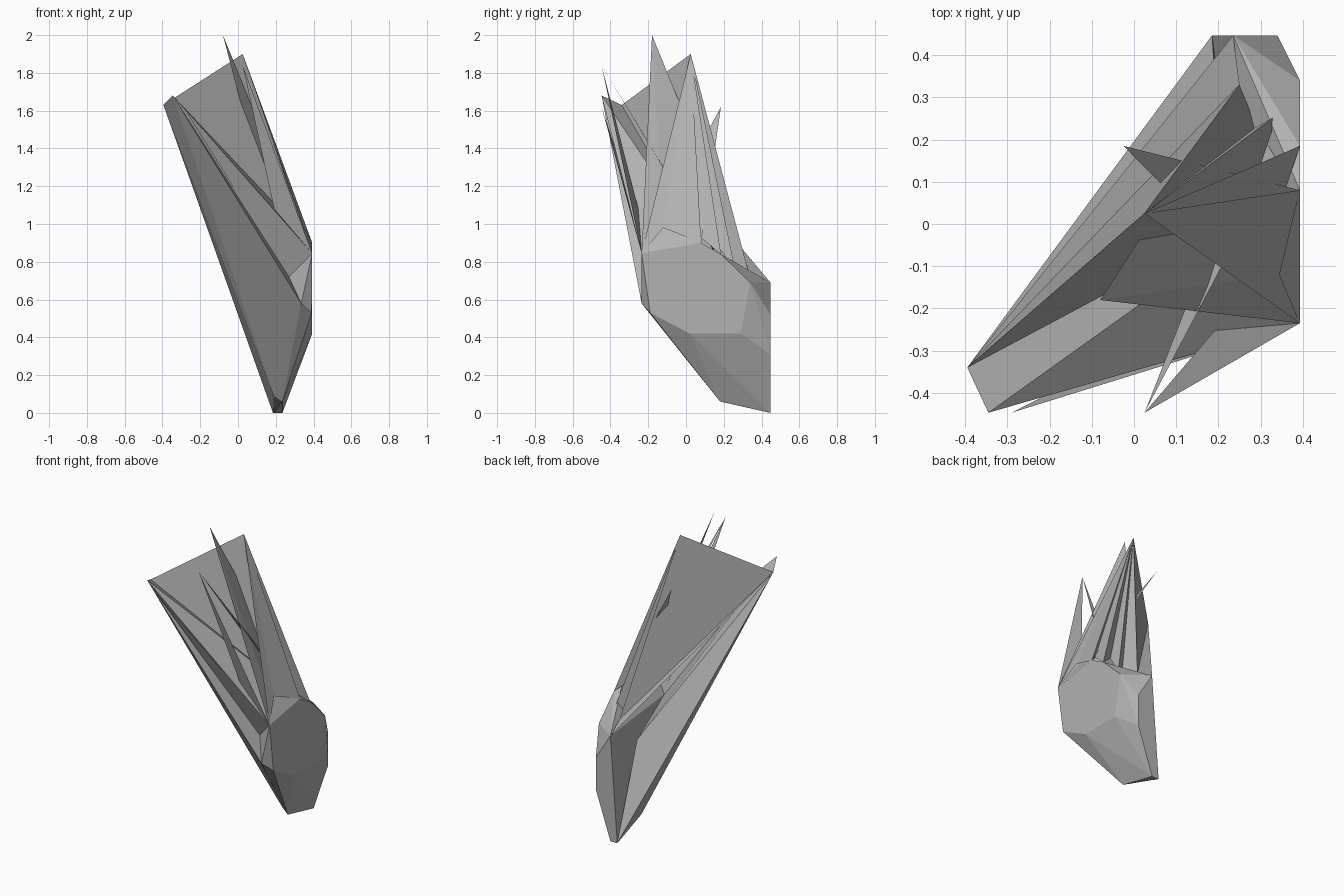
import bpy, bmesh

if "Cube" in bpy.data.objects:
    bpy.data.objects.remove(bpy.data.objects["Cube"])

grey = bpy.data.materials.new("stone_grey")
grey.diffuse_color = (0.45, 0.45, 0.45, 1)
grey.use_nodes = True
grey.node_tree.nodes["Principled BSDF"].inputs["Base Color"].default_value = grey.diffuse_color

# Shared corner points of the crystal
tip_left, tip_front = (-0.395, -0.34, 1.63), (-0.345, -0.447, 1.68)
tip_main, tip_back = (0.025, 0.025, 1.90), (-0.025, 0.185, 1.62)
tip_high, tip_side = (-0.08, -0.18, 2.0), (0.025, -0.447, 1.84)
tip_low = (-0.29, -0.447, 1.62)
rim_front, rim_top = (0.393, -0.235, 0.845), (0.393, 0.08, 0.90)
rim_mid, rim_back = (0.393, 0.185, 0.84), (0.393, 0.34, 0.69)
back_top, inner = (0.235, 0.447, 0.69), (0.20, 0.22, 0.59)
notch, root = (0.29, 0.23, 0.73), (0.25, 0.33, 0.75)
heel = (0.27, -0.16, 0.72)
chin, chin_side = (0.335, -0.235, 0.58), (0.39, -0.19, 0.53)
foot = [(0.185, 0.447, 0), (0.235, 0.447, 0), (0.235, 0.18, 0.06), (0.19, 0.19, 0.09)]


def finish(name, bm):
    mesh = bpy.data.meshes.new(name)
    bm.to_mesh(mesh)
    bm.free()
    mesh.materials.append(grey)
    obj = bpy.data.objects.new(name, mesh)
    bpy.context.collection.objects.link(obj)


def hull(name, points):
    bm = bmesh.new()
    verts = [bm.verts.new(p) for p in points]
    out = bmesh.ops.convex_hull(bm, input=verts)
    loose = {v for v in out["geom_interior"] + out["geom_unused"]
             if isinstance(v, bmesh.types.BMVert)}
    bmesh.ops.delete(bm, geom=list(loose), context="VERTS")
    bmesh.ops.recalc_face_normals(bm, faces=bm.faces)
    finish(name, bm)


def fan(name, tip, rim):
    """Thin triangles from one tip to a run of rim points."""
    bm = bmesh.new()
    top = bm.verts.new(tip)
    verts = [bm.verts.new(p) for p in rim]
    for a, b in zip(verts, verts[1:]):
        bm.faces.new((top, a, b))
    finish(name, bm)


# Faceted base block
hull("base", foot + [rim_front, rim_top, rim_mid, rim_back, back_top, heel,
                     chin, chin_side, (0.393, 0.02, 0.42), (0.393, 0.29, 0.42),
                     (0.34, 0.447, 0.31), (0.34, 0.447, 0.52), notch])

# Long slanting shard
hull("long_shard", [foot[0], foot[2], foot[3], tip_left, tip_front, inner, heel, chin])

# Broad main blade with a pleated rim, then the webs to the left tip
fan("main_blade", tip_main, [rim_front, (0.345, -0.12, 0.98), rim_top, (0.345, 0.04, 0.96),
                             rim_mid, (0.30, 0.14, 0.92), (0.34, 0.26, 0.76), notch, root])
fan("blade_web_front", tip_left, [tip_front, rim_top, tip_main])
fan("blade_web_back", tip_left, [tip_main, root, back_top])
fan("blade_web_low", tip_front, [rim_top, rim_front, heel])

# Thin splinters
fan("high_splinter", tip_high, [rim_front, (0.345, -0.12, 0.9), root])
fan("side_splinter", tip_side, [notch, (0.34, 0.15, 0.85)])
fan("side_splinter_wing", tip_side, [heel, rim_front])
fan("back_splinter", tip_back, [rim_front, rim_top])
fan("low_splinter", tip_low, [rim_front, heel])
